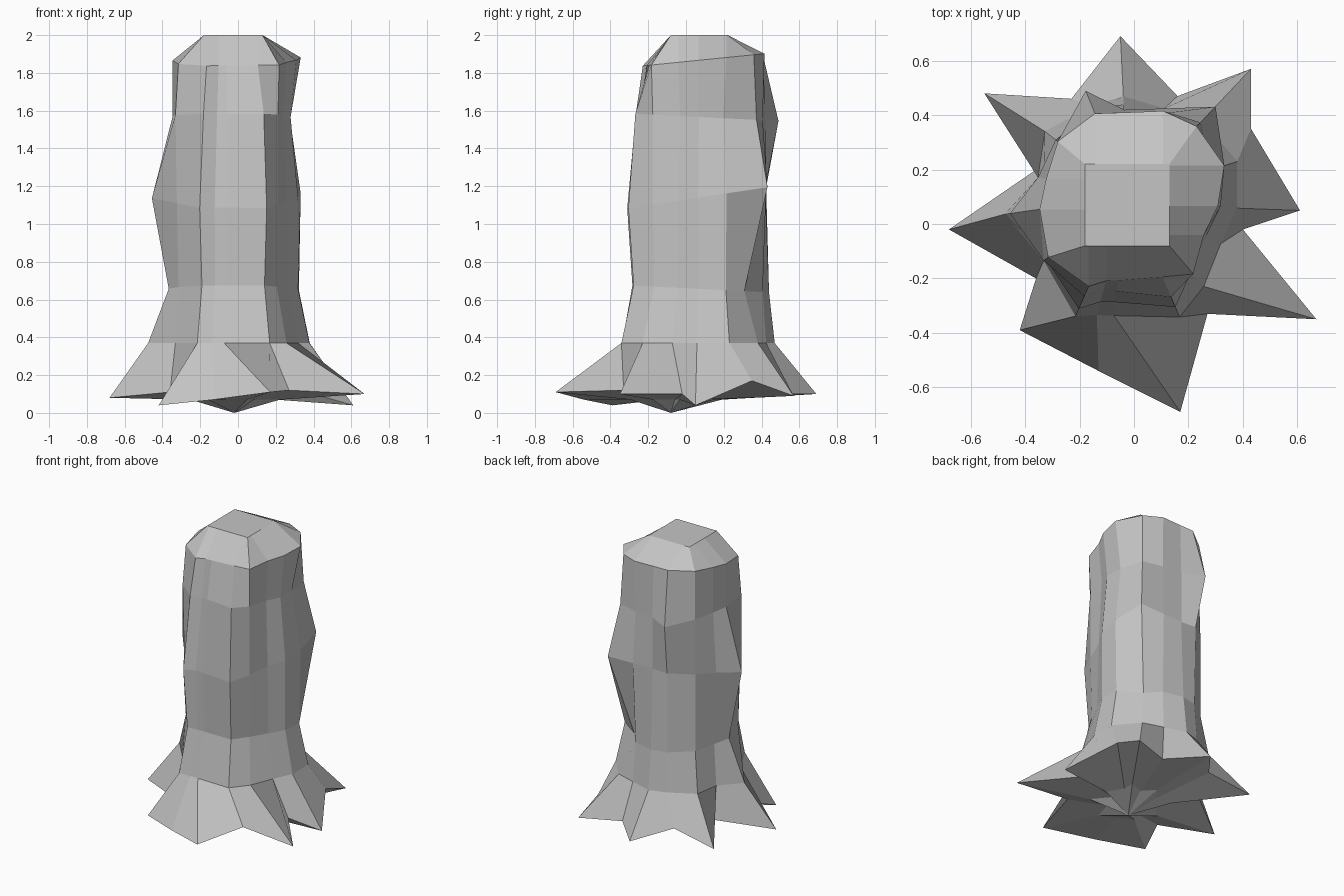
import bpy, bmesh
from math import radians, cos, sin
from mathutils import Vector

default_cube = bpy.data.objects.get("Cube")
if default_cube:
    bpy.data.objects.remove(default_cube)

AXIS = Vector((-0.02, 0.10, 0.0))
LOWEST = Vector((-0.02, -0.08, 0.0))

# Root outline on the ground: tip, valley, tip, valley ... clockwise from the back
roots = [
    (-.05, .69, .10), (.16, .47, .10), (.43, .57, .09), (.43, .35, .17),
    (.61, .05, .04), (.40, -.02, .10), (.67, -.35, .10), (.27, -.33, .12),
    (.17, -.69, .11), (-.13, -.54, .07), (-.42, -.39, .04), (-.36, -.20, .11),
    (-.68, -.02, .08), (-.33, .22, .15), (-.55, .48, .10), (-.23, .46, .15),
]

# Direction of each bark ridge around the trunk, in degrees
angles = [93, 68, 46, 18, -6, -27, -50, -67, -97, -105, -114, -143, -172, -192, -218, -248]

# Trunk rings: height, tilt towards the back, ridge radii in hundredths
rings = [
    (.37, .00, [37, 35, 39, 42, 40, 38, 43, 48, 44, 45, 48, 39, 46, 34, 39, 36]),
    (.66, -.05, [34, 33, 29, 36, 34, 32, 35, 41, 38, 39, 42, 37, 35, 32, 34, 34]),
    (1.13, .15, [32, 35, 46, 37, 34, 31, 36, 44, 39, 40, 45, 38, 44, 34, 34, 35]),
    (1.57, -.05, [32, 33, 38, 31, 30, 29, 36, 40, 35, 35, 40, 39, 33, 31, 33, 42]),
    (1.86, .10, [31, 34, 36, 37, 33, 31, 37, 32, 31, 32, 36, 37, 33, 31, 33, 33]),
]


def clamp(value, low, high):
    return max(low, min(high, value))


def ring_points(height, tilt, radii):
    points = []
    for angle, radius in zip(angles, radii):
        a = radians(angle)
        p = AXIS + Vector((cos(a), sin(a), 0)) * radius / 100
        p.z = height + tilt * p.y
        points.append(p)
    return points


def hollow_point(root):
    p = LOWEST.lerp(Vector(root), 0.35)
    p.z = 0.07
    return p


def bridge(bm, lower, upper):
    count = len(lower)
    for i in range(count):
        j = (i + 1) % count
        bm.faces.new((lower[j], lower[i], upper[i], upper[j]))


# Bark colour
bark = bpy.data.materials.new("grey_bark")
bark.use_nodes = True
grey = (0.56, 0.56, 0.56, 1)
bark.diffuse_color = grey
bark.node_tree.nodes["Principled BSDF"].inputs["Base Color"].default_value = grey

# Loft hollow underside, roots and trunk, then draw the crown in to a small cap
outlines = [[hollow_point(r) for r in roots], roots]
outlines += [ring_points(*ring) for ring in rings]
cap = [(clamp(p.x, -.18, .13), clamp(p.y, -.08, .22), 2.0) for p in outlines[-1]]
outlines.append(cap)

bm = bmesh.new()
loops = [[bm.verts.new(p) for p in outline] for outline in outlines]
for lower, upper in zip(loops, loops[1:]):
    bridge(bm, lower, upper)
bm.faces.new(reversed(loops[-1]))

# Small lump under the middle reaches the ground
lump = bm.verts.new(LOWEST)
for i, vert in enumerate(loops[0]):
    bm.faces.new((vert, loops[0][(i + 1) % len(roots)], lump))

bmesh.ops.remove_doubles(bm, verts=bm.verts, dist=0.001)
bmesh.ops.recalc_face_normals(bm, faces=bm.faces)

mesh = bpy.data.meshes.new("tree_trunk")
bm.to_mesh(mesh)
bm.free()
mesh.materials.append(bark)
trunk = bpy.data.objects.new("tree_trunk", mesh)
bpy.context.collection.objects.link(trunk)
